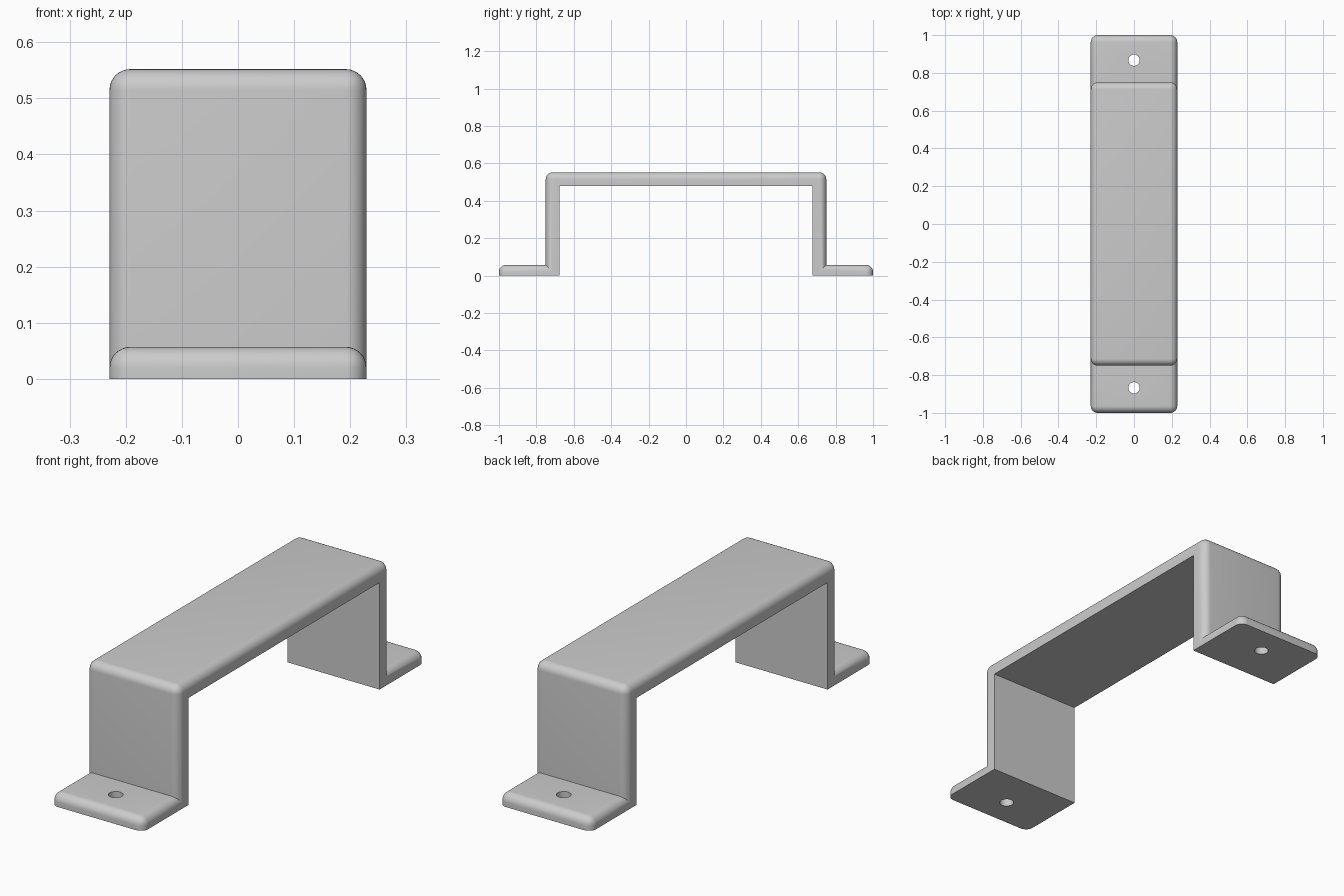
import bpy
import bmesh
from mathutils import Matrix

if "Cube" in bpy.data.objects:
    bpy.data.objects.remove(bpy.data.objects["Cube"])

HALF_WIDTH = 0.229
RADIUS = 0.037
LEG_Y, INNER_Y = 0.75, 0.677
TOP_Z, UNDER_Z = 0.552, 0.48
FOOT_Z, HOLE_Y, HOLE_R = 0.057, 0.867, 0.03

grey = bpy.data.materials.new("plain grey")
grey.use_nodes = True
grey.diffuse_color = (0.6, 0.6, 0.6, 1)
grey.node_tree.nodes["Principled BSDF"].inputs["Base Color"].default_value = grey.diffuse_color


def make_object(name, bm):
    mesh = bpy.data.meshes.new(name)
    bm.to_mesh(mesh)
    bm.free()
    mesh.materials.append(grey)
    obj = bpy.data.objects.new(name, mesh)
    bpy.context.collection.objects.link(obj)
    return obj


def block(name, half_x, y0, y1, z0, z1, rounded=None):
    """Box whose edges that pass the rounded rule get a soft radius."""
    bm = bmesh.new()
    bmesh.ops.create_cube(bm, size=1)
    bmesh.ops.scale(bm, vec=(2 * half_x, y1 - y0, z1 - z0), verts=bm.verts)
    bmesh.ops.translate(bm, vec=(0, (y0 + y1) / 2, (z0 + z1) / 2), verts=bm.verts)
    if rounded:
        edges = [e for e in bm.edges if rounded([v.co for v in e.verts])]
        bmesh.ops.bevel(bm, geom=edges, offset=RADIUS, segments=8,
                        profile=0.5, affect='EDGES', clamp_overlap=True)
    return make_object(name, bm)


def combine(target, other, operation):
    mod = target.modifiers.new(operation.title(), 'BOOLEAN')
    mod.operation = operation
    mod.solver = 'EXACT'
    mod.object = other
    bpy.context.view_layer.objects.active = target
    bpy.ops.object.modifier_apply(modifier=mod.name)
    bpy.data.objects.remove(other)


# Raised bridge: rounded on top and at the upright corners, hollow underneath
bracket = block("handle_bracket", HALF_WIDTH, -LEG_Y, LEG_Y, 0, TOP_Z,
                lambda ends: max(p.z for p in ends) > 0.01)
opening = block("opening_cutter", 1, -INNER_Y, INNER_Y, -1, UNDER_Z)
combine(bracket, opening, 'DIFFERENCE')

# Mounting feet with one screw hole each
for side in (-1, 1):
    y0, y1 = sorted((side * (LEG_Y - RADIUS - 0.01), side))

    def outer_edge(ends):
        on_top = all(p.z > 0.01 for p in ends)
        at_tip = all(abs(p.y) > 0.99 for p in ends)
        along_side = abs(ends[0].y - ends[1].y) > 0.01
        upright = abs(ends[0].z - ends[1].z) > 0.01
        return (on_top and (at_tip or along_side)) or (at_tip and upright)

    foot = block("foot", HALF_WIDTH, y0, y1, 0, FOOT_Z, outer_edge)
    combine(bracket, foot, 'UNION')

    bm = bmesh.new()
    bmesh.ops.create_cone(bm, cap_ends=True, segments=32, radius1=HOLE_R,
                          radius2=HOLE_R, depth=0.4,
                          matrix=Matrix.Translation((0, side * HOLE_Y, 0)))
    combine(bracket, make_object("screw_hole_cutter", bm), 'DIFFERENCE')

# Smooth rounds, sharp inner edges
bpy.ops.object.select_all(action='DESELECT')
bracket.select_set(True)
bpy.context.view_layer.objects.active = bracket
bpy.ops.object.shade_smooth_by_angle(angle=0.5)
